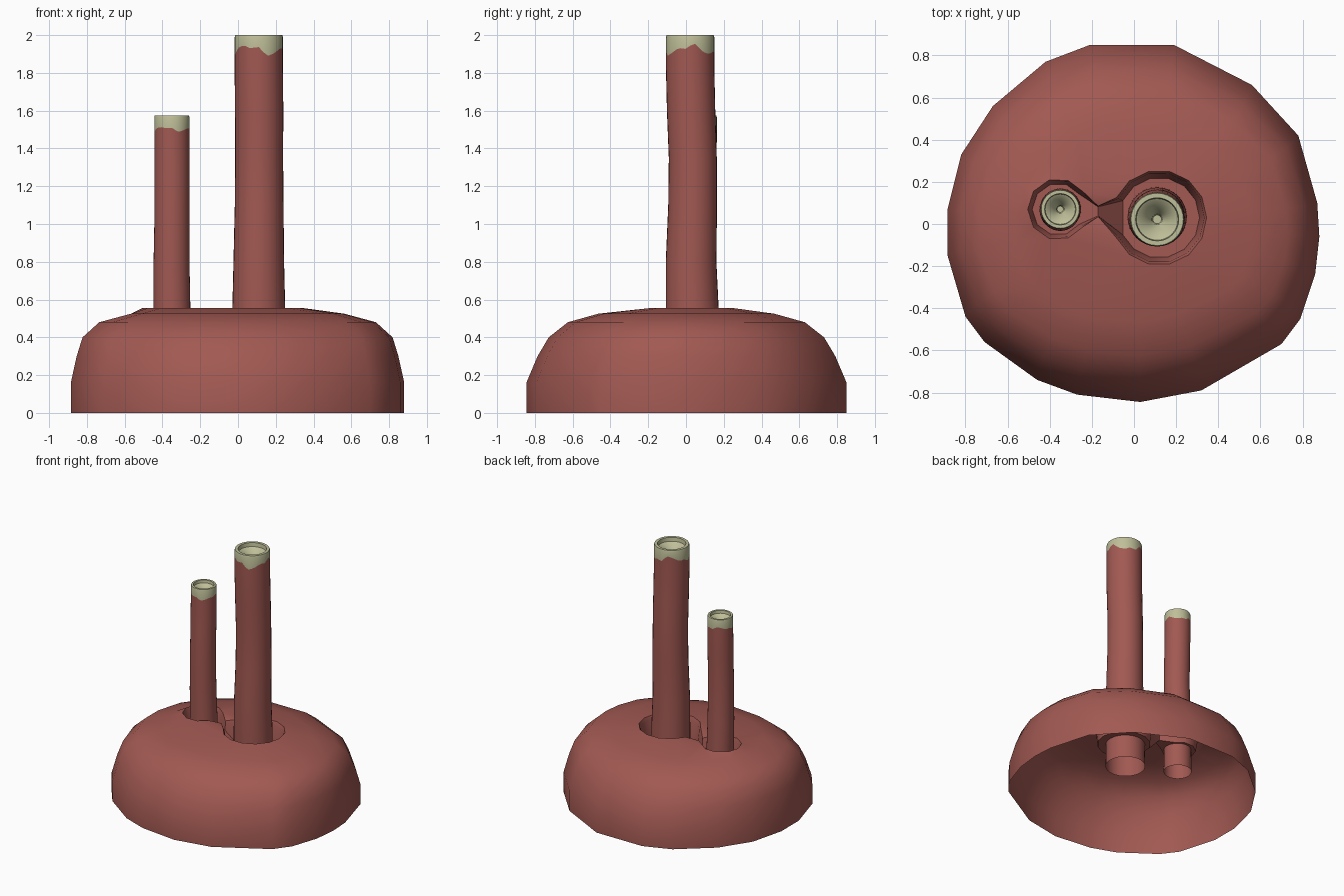
import bpy, bmesh
from math import sin, cos, radians, tau, pi

cube = bpy.data.objects.get("Cube")
if cube:
    bpy.data.objects.remove(cube, do_unlink=True)


def material(name, rgb):
    mat = bpy.data.materials.new(name)
    mat.use_nodes = True
    colour = (*rgb, 1)
    mat.diffuse_color = colour
    mat.node_tree.nodes["Principled BSDF"].inputs["Base Color"].default_value = colour
    return mat


red = material("dusty_red", (0.36, 0.10, 0.085))
cream = material("pale_cream", (0.52, 0.52, 0.32))


def finish(bm, name, mats, angle):
    mesh = bpy.data.meshes.new(name)
    bm.to_mesh(mesh)
    bm.free()
    obj = bpy.data.objects.new(name, mesh)
    bpy.context.collection.objects.link(obj)
    for mat in mats:
        mesh.materials.append(mat)
    bpy.ops.object.select_all(action="DESELECT")
    obj.select_set(True)
    bpy.context.view_layer.objects.active = obj
    bpy.ops.object.shade_smooth_by_angle(angle=radians(angle))


def bridge(bm, low, high):
    n = len(low)
    return [bm.faces.new((low[i], low[(i + 1) % n], high[(i + 1) % n], high[i]))
            for i in range(n)]


def loop_edges(bm, loop):
    return [bm.edges.get((a, b)) or bm.edges.new((a, b))
            for a, b in zip(loop, loop[1:] + loop[:1])]


# Mound: irregular outline, lofted upward, open underneath
OUTLINE = [(0.88, -0.06), (0.87, 0.1), (0.78, 0.42), (0.56, 0.66), (0.19, 0.85),
           (-0.21, 0.85), (-0.42, 0.77), (-0.67, 0.56), (-0.82, 0.33), (-0.885, 0.07),
           (-0.885, -0.15), (-0.8, -0.44), (-0.71, -0.56), (-0.46, -0.74), (-0.27, -0.81),
           (0.03, -0.845), (0.32, -0.79), (0.70, -0.57), (0.79, -0.45), (0.86, -0.24)]
LEVELS = [(0, 1, 1), (0.16, 1, 1), (0.3, 0.965, 0.93), (0.4, 0.93, 0.86),
          (0.48, 0.83, 0.74), (0.525, 0.64, 0.55)]


def pit_loop(bm, grow, z_big, z_small, z_waist):
    """Two round hollows joined by a narrow neck, counter-clockwise."""
    points = []
    for i in range(13):
        a = radians(-155 + 310 * i / 12)
        r = 0.225 * grow
        points.append((0.12 + r * cos(a), 0.03 + r * sin(a), z_big))
    points.append((-0.17, 0.06 + 0.025 * grow, z_waist))
    for i in range(9):
        a = radians(35 + 290 * i / 8)
        r = 0.145 * grow
        points.append((-0.36 + r * cos(a), 0.07 + r * sin(a), z_small))
    points.append((-0.17, 0.06 - 0.025 * grow, z_waist))
    return [bm.verts.new(p) for p in points]


bm = bmesh.new()
rings = [[bm.verts.new((x * sx, y * sy, z)) for x, y in OUTLINE] for z, sx, sy in LEVELS]
for low, high in zip(rings, rings[1:]):
    bridge(bm, low, high)

# Sunken pits around the tubes
rim = pit_loop(bm, 1.0, 0.555, 0.555, 0.535)
lip = pit_loop(bm, 0.95, 0.53, 0.535, 0.51)
floor = pit_loop(bm, 0.85, 0.34, 0.45, 0.46)
bridge(bm, rim, lip)
bridge(bm, lip, floor)
for edges in (loop_edges(bm, rings[-1]) + loop_edges(bm, rim), loop_edges(bm, floor)):
    bmesh.ops.triangle_fill(bm, edges=edges, use_beauty=True, normal=(0, 0, 1))
bmesh.ops.recalc_face_normals(bm, faces=bm.faces)
bm.faces.ensure_lookup_table()
side = bm.faces[0]
if side.normal.dot(side.calc_center_median()) < 0:
    bmesh.ops.reverse_faces(bm, faces=bm.faces)
finish(bm, "mound", [red], 40)


# Tubes: bent shaft, ragged colour edge, then a hollow funnel tip
def tube(name, path, radius, top, edge, ragged, n=32):
    bm = bmesh.new()
    angles = [tau * i / n for i in range(n)]

    def ring(cx, cy, r, z):
        return [bm.verts.new((cx + r * cos(a), cy + r * sin(a), z(a))) for a in angles]

    def edge_height(a):
        return edge + ragged * (sin(3 * a + pi / 2) + 0.45 * sin(7 * a) + 0.2 * sin(11 * a))

    shaft = [ring(x, y, r, lambda a, z=z: z) for x, y, z, r in path]
    cx, cy = path[-1][:2]
    shaft.append(ring(cx, cy, radius, edge_height))
    tip = [shaft[-1]]
    for scale, drop in ((1, 0.012), (0.97, 0), (0.8, 0), (0.77, 0.03), (0.7, 0.035),
                        (0.2, 0.1), (0.16, 0.14)):
        tip.append(ring(cx, cy, radius * scale, lambda a, d=drop: top - d * radius / 0.128))
    for low, high in zip(shaft, shaft[1:]):
        bridge(bm, low, high)
    for low, high in zip(tip, tip[1:]):
        for face in bridge(bm, low, high):
            face.material_index = 1
    bm.faces.new(tip[-1]).material_index = 1
    finish(bm, name, [red, cream], 40)


tube("tall_tube",
     [(0.11, 0.035, 0.16, 0.142), (0.11, 0.033, 0.55, 0.14), (0.11, 0.027, 0.8, 0.134),
      (0.112, 0.035, 1.1, 0.129), (0.112, 0.036, 1.35, 0.127), (0.112, 0.027, 1.6, 0.128),
      (0.11, 0.022, 1.82, 0.128)],
     0.128, 2.0, 1.922, 0.022)
tube("short_tube",
     [(-0.35, 0.07, 0.27, 0.1), (-0.35, 0.07, 0.55, 0.098), (-0.352, 0.065, 0.75, 0.096),
      (-0.35, 0.06, 1.0, 0.093), (-0.35, 0.066, 1.25, 0.093), (-0.35, 0.07, 1.44, 0.093)],
     0.093, 1.575, 1.503, 0.01)
